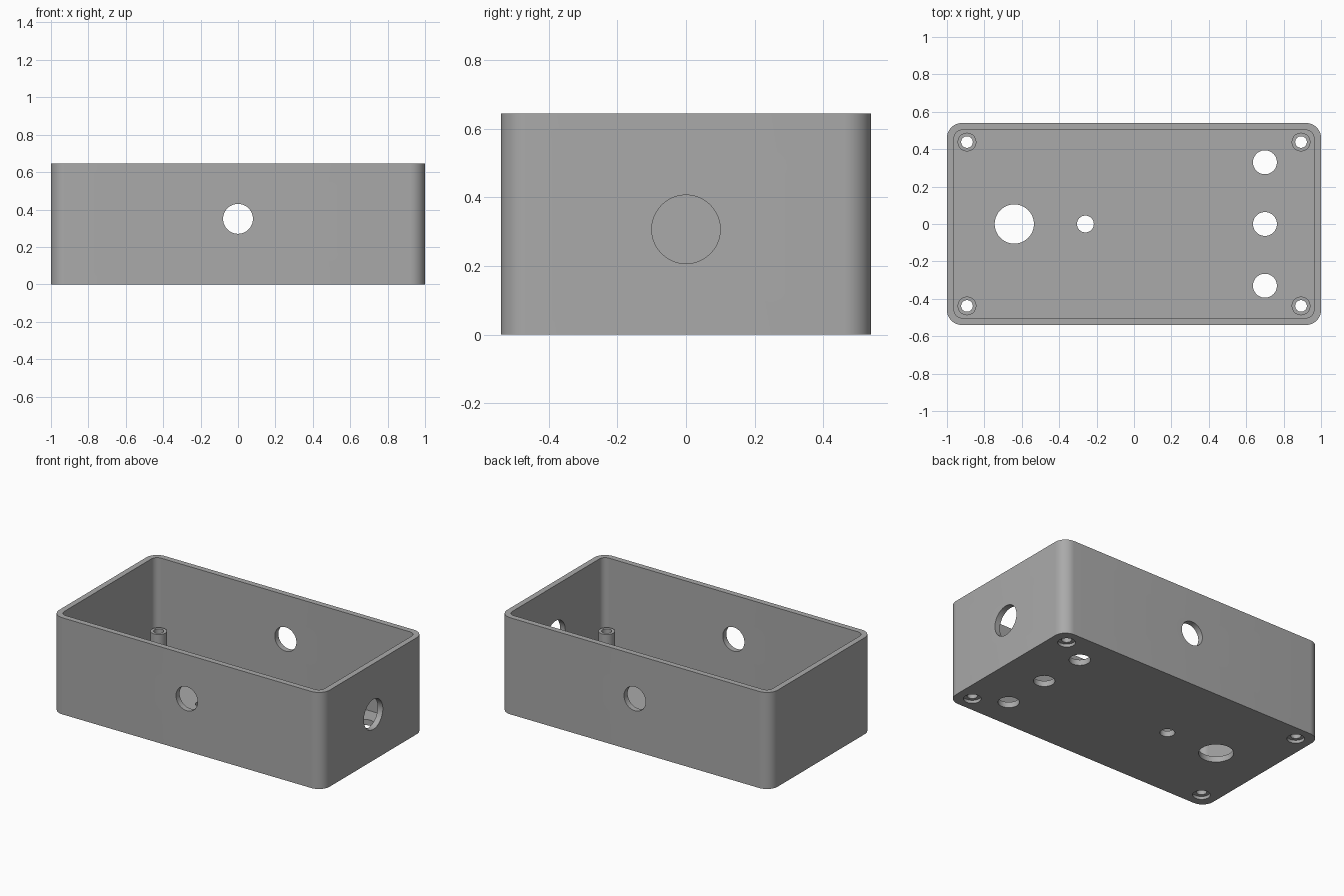
import bpy, bmesh
from math import cos, sin, pi, radians
from mathutils import Matrix

cube = bpy.data.objects.get("Cube")
if cube:
    bpy.data.objects.remove(cube, do_unlink=True)

HALF_X, HALF_Y, HEIGHT = 1.0, 0.54, 0.645
WALL, CORNER = 0.038, 0.08
POST_X, POST_Y, POST_TOP = 0.893, 0.438, 0.19

grey = bpy.data.materials.new("plain grey")
grey.use_nodes = True
colour = (0.4, 0.4, 0.4, 1)
grey.diffuse_color = colour
grey.node_tree.nodes["Principled BSDF"].inputs["Base Color"].default_value = colour


def make_object(name, bm):
    bmesh.ops.recalc_face_normals(bm, faces=bm.faces)
    mesh = bpy.data.meshes.new(name)
    bm.to_mesh(mesh)
    bm.free()
    mesh.materials.append(grey)
    obj = bpy.data.objects.new(name, mesh)
    bpy.context.collection.objects.link(obj)
    return obj


def rounded_block(name, hx, hy, r, z0, z1, steps=10):
    """Extruded rectangle with rounded vertical edges."""
    bm = bmesh.new()
    ring = []
    for i, (sx, sy) in enumerate([(1, 1), (-1, 1), (-1, -1), (1, -1)]):
        for k in range(steps + 1):
            a = (i + k / steps) * pi / 2
            ring.append(bm.verts.new((sx * (hx - r) + r * cos(a),
                                      sy * (hy - r) + r * sin(a), z0)))
    base = bm.faces.new(ring)
    top = bmesh.ops.extrude_face_region(bm, geom=[base])["geom"]
    bmesh.ops.translate(bm, vec=(0, 0, z1 - z0),
                        verts=[v for v in top if isinstance(v, bmesh.types.BMVert)])
    return make_object(name, bm)


def cylinder(name, centre, radius, length, axis="Z"):
    turn = {"X": Matrix.Rotation(pi / 2, 4, "Y"),
            "Y": Matrix.Rotation(pi / 2, 4, "X"),
            "Z": Matrix.Identity(4)}[axis]
    bm = bmesh.new()
    bmesh.ops.create_cone(bm, cap_ends=True, segments=48, radius1=radius,
                          radius2=radius, depth=length,
                          matrix=Matrix.Translation(centre) @ turn)
    return make_object(name, bm)


def combine(target, tool, operation):
    mod = target.modifiers.new(operation.lower(), "BOOLEAN")
    mod.operation, mod.solver, mod.object = operation, "EXACT", tool
    bpy.ops.object.select_all(action="DESELECT")
    target.select_set(True)
    bpy.context.view_layer.objects.active = target
    bpy.ops.object.modifier_apply(modifier=mod.name)
    bpy.data.objects.remove(tool, do_unlink=True)


# Open-topped shell
box = rounded_block("enclosure_box", HALF_X, HALF_Y, CORNER, 0, HEIGHT)
cavity = rounded_block("cavity", HALF_X - WALL, HALF_Y - WALL, CORNER - WALL,
                       WALL, HEIGHT + 0.2)
combine(box, cavity, "DIFFERENCE")

# Screw posts, bored through and recessed from below
for x in (-POST_X, POST_X):
    for y in (-POST_Y, POST_Y):
        low = WALL * 0.7
        post = cylinder("post", (x, y, (low + POST_TOP) / 2), 0.05, POST_TOP - low)
        combine(box, post, "UNION")
        combine(box, cylinder("bore", (x, y, 0.1), 0.031, 0.5), "DIFFERENCE")
        combine(box, cylinder("recess", (x, y, 0), 0.053, 0.04), "DIFFERENCE")

# Floor holes
floor_holes = [(-0.64, 0, 0.105), (-0.26, 0, 0.045)]
floor_holes += [(0.7, y, 0.064) for y in (-0.33, 0, 0.33)]
for x, y, r in floor_holes:
    combine(box, cylinder("floor_hole", (x, y, 0), r, 0.2), "DIFFERENCE")

# Holes through front and back walls, and one in the left wall
combine(box, cylinder("cross_hole", (0, 0, 0.35), 0.08, 2, "Y"), "DIFFERENCE")
combine(box, cylinder("end_hole", (HALF_X, 0, 0.307), 0.1, 0.2, "X"), "DIFFERENCE")

box.select_set(True)
bpy.context.view_layer.objects.active = box
bpy.ops.object.shade_smooth_by_angle(angle=radians(30))
